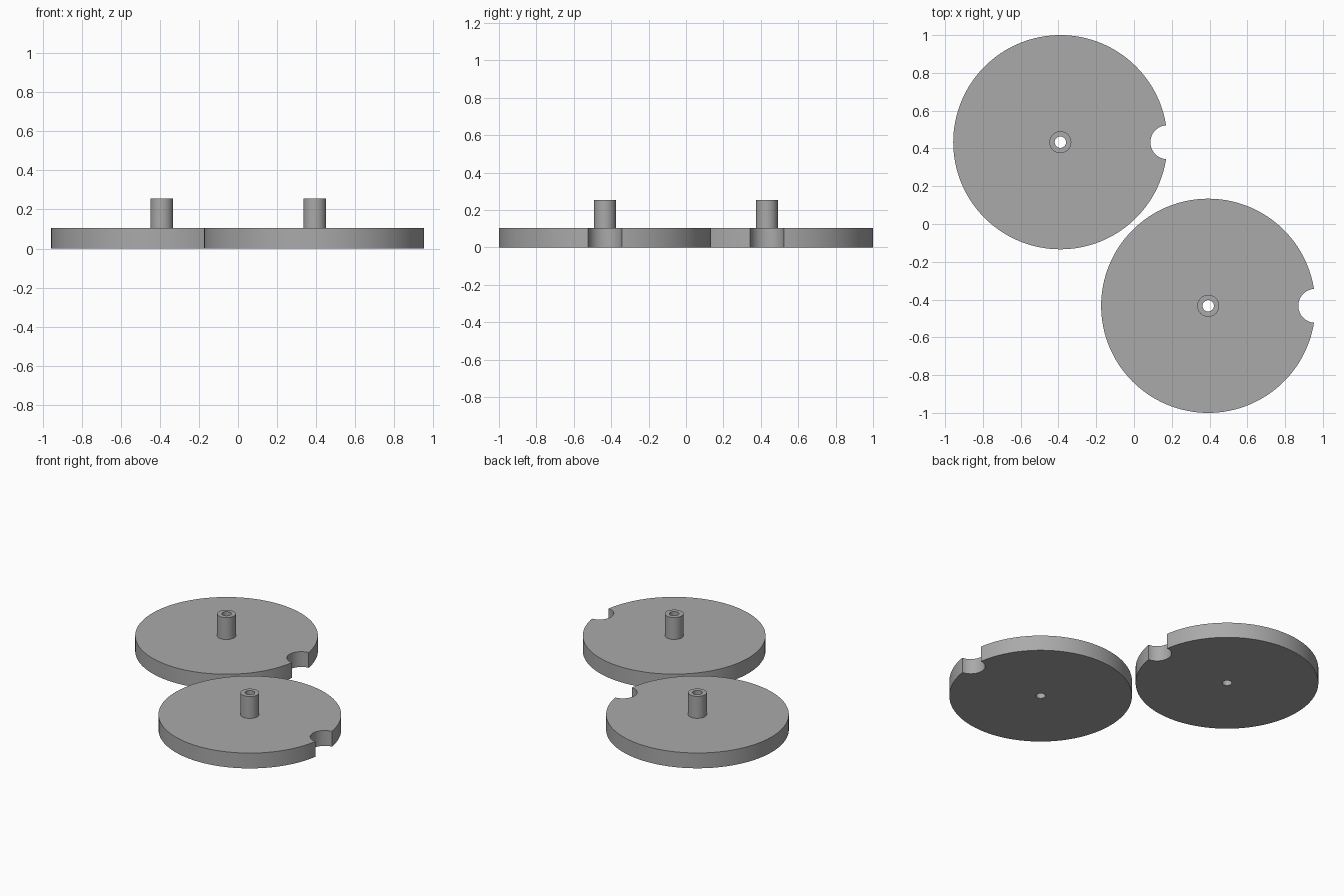
import bpy, bmesh, math

if "Cube" in bpy.data.objects:
    bpy.data.objects.remove(bpy.data.objects["Cube"])

RIM, POST, BORE, NOTCH = 0.567, 0.058, 0.03, 0.09   # radii
DISC_TOP, POST_TOP = 0.105, 0.255                   # heights

grey = bpy.data.materials.new("plain grey")
grey.diffuse_color = (0.4, 0.4, 0.4, 1)
grey.use_nodes = True
grey.node_tree.nodes["Principled BSDF"].inputs["Base Color"].default_value = grey.diffuse_color


def lathe(name, profile, steps, loc):
    """Closed ring of (radius, z) points revolved about the z axis."""
    bm = bmesh.new()
    rings = []
    for i in range(steps):
        a = 2 * math.pi * i / steps
        rings.append([bm.verts.new((r * math.cos(a), r * math.sin(a), z)) for r, z in profile])
    n = len(profile)
    for i in range(steps):
        p, q = rings[i], rings[(i + 1) % steps]
        for j in range(n):
            k = (j + 1) % n
            bm.faces.new((p[j], q[j], q[k], p[k]))
    bmesh.ops.recalc_face_normals(bm, faces=bm.faces)
    me = bpy.data.meshes.new(name)
    bm.to_mesh(me)
    bm.free()
    me.materials.append(grey)
    ob = bpy.data.objects.new(name, me)
    ob.location = loc
    bpy.context.collection.objects.link(ob)
    return ob


def wheel(name, x, y):
    # disc with a hollow post in its middle, bored right through
    ob = lathe(name, [(BORE, 0), (RIM, 0), (RIM, DISC_TOP), (POST, DISC_TOP),
                      (POST, POST_TOP), (BORE, POST_TOP)], 128, (x, y, 0))
    # round notch centred on the right-hand rim
    bpy.ops.mesh.primitive_cylinder_add(vertices=64, radius=NOTCH, depth=1,
                                        location=(x + RIM, y, 0.05))
    cutter = bpy.context.object
    cutter.name = name + "_notch_cutter"
    cutter.data.materials.append(grey)
    mod = ob.modifiers.new("notch", 'BOOLEAN')
    mod.operation, mod.solver, mod.object = 'DIFFERENCE', 'EXACT', cutter
    bpy.ops.object.select_all(action='DESELECT')
    ob.select_set(True)
    bpy.context.view_layer.objects.active = ob
    bpy.ops.object.modifier_apply(modifier=mod.name)
    bpy.data.objects.remove(cutter)
    bpy.ops.object.shade_smooth_by_angle(angle=math.radians(30))


wheel("back_left_disc", -0.39, 0.433)
wheel("front_right_disc", 0.393, -0.433)
